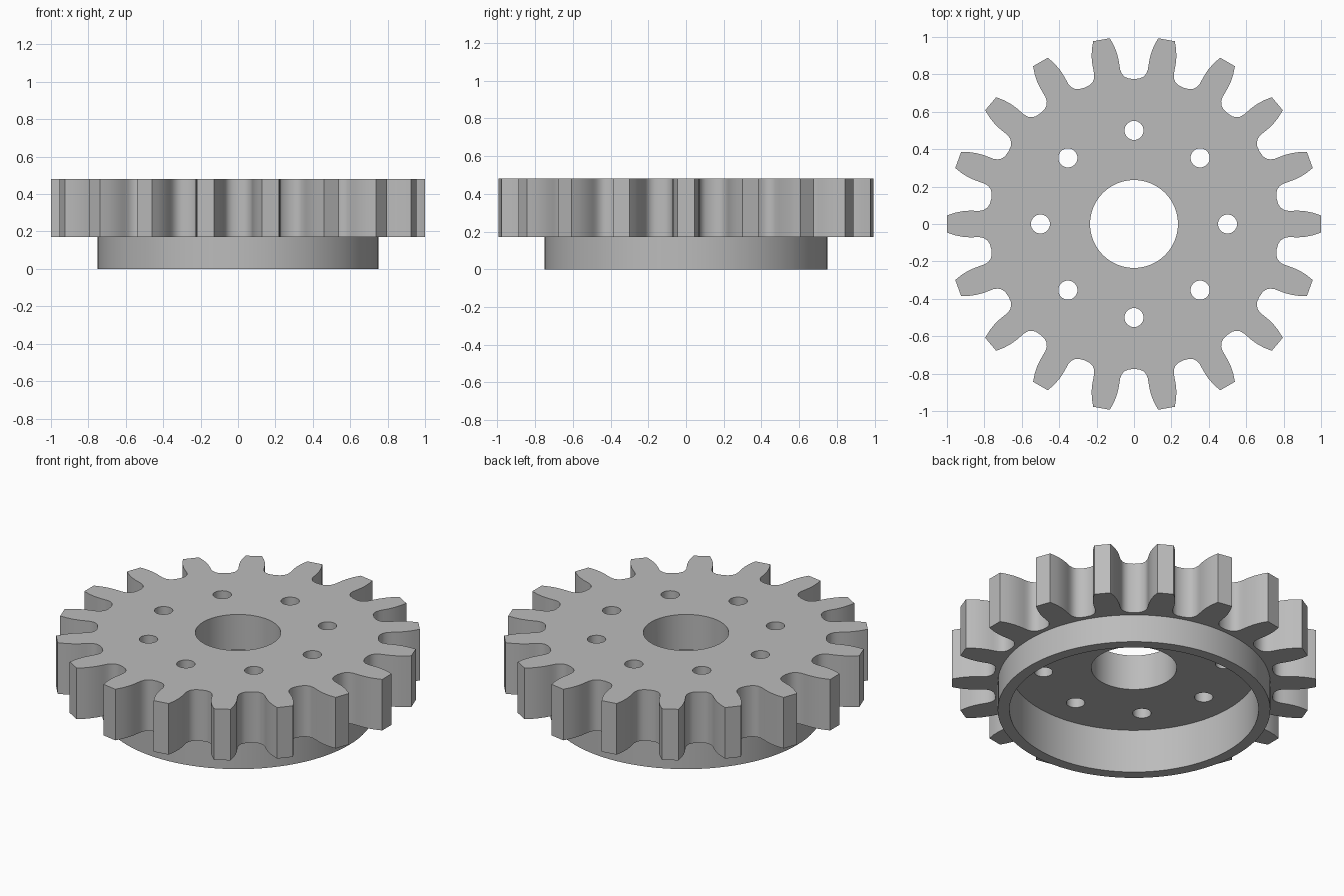
import bpy, bmesh, math
from mathutils import Matrix, Vector

cube = bpy.data.objects.get("Cube")
if cube:
    bpy.data.objects.remove(cube, do_unlink=True)

TEETH = 18
TOP, TOOTH_BASE, FLOOR = 0.48, 0.17, 0.265

steel = bpy.data.materials.new("grey_steel")
steel.use_nodes = True
grey = (0.5, 0.5, 0.5, 1)
steel.diffuse_color = grey
steel.node_tree.nodes["Principled BSDF"].inputs["Base Color"].default_value = grey


def prism(name, outline, z0, z1):
    """Extrude a closed flat outline from z0 to z1."""
    bm = bmesh.new()
    face = bm.faces.new([bm.verts.new((p[0], p[1], z0)) for p in outline])
    ext = bmesh.ops.extrude_face_region(bm, geom=[face])
    top = [v for v in ext["geom"] if isinstance(v, bmesh.types.BMVert)]
    bmesh.ops.translate(bm, verts=top, vec=(0, 0, z1 - z0))
    bmesh.ops.recalc_face_normals(bm, faces=bm.faces)
    mesh = bpy.data.meshes.new(name)
    bm.to_mesh(mesh)
    bm.free()
    mesh.materials.append(steel)
    obj = bpy.data.objects.new(name, mesh)
    bpy.context.collection.objects.link(obj)
    return obj


def circle(radius, count, cx=0, cy=0):
    turn = math.tau / count
    return [(cx + radius * math.cos(i * turn), cy + radius * math.sin(i * turn))
            for i in range(count)]


def combine(target, tool, operation):
    """Apply a boolean and discard the tool."""
    tool.hide_render = True
    mod = target.modifiers.new(tool.name, "BOOLEAN")
    mod.operation, mod.object, mod.solver = operation, tool, "EXACT"
    bpy.context.view_layer.objects.active = target
    bpy.ops.object.modifier_apply(modifier=mod.name)
    bpy.data.objects.remove(tool, do_unlink=True)


# Toothed outline: half a gap from root to tooth tip, mirrored and repeated
half_gap = [(0, .775), (.03, .778), (.05, .787), (.065, .803), (.074, .825),
            (.078, .85), (.083, .88), (.092, .915), (.107, .953), (.129, .993)]
gap = [Vector((x, y, 0)) for x, y in reversed(half_gap)]
gap += [Vector((-x, y, 0)) for x, y in half_gap[1:]]
outline = []
for i in range(TEETH):
    turn = Matrix.Rotation(math.tau * i / TEETH, 3, "Z")
    outline += [turn @ p for p in gap]
gear = prism("gear_wheel", outline, TOOTH_BASE, TOP)

# Collar below the teeth, hollowed up into the wheel
combine(gear, prism("collar", circle(.75, 96), 0, .22), "UNION")
combine(gear, prism("recess_cutter", circle(.685, 96), -.1, FLOOR), "DIFFERENCE")

# Centre bore and the ring of small holes
combine(gear, prism("bore_cutter", circle(.235, 64), -.1, 1), "DIFFERENCE")
for i, (x, y) in enumerate(circle(.5, 8)):
    combine(gear, prism(f"hole_cutter_{i}", circle(.051, 32, x, y), -.1, 1), "DIFFERENCE")

bpy.ops.object.select_all(action="DESELECT")
gear.select_set(True)
bpy.context.view_layer.objects.active = gear
bpy.ops.object.shade_smooth_by_angle(angle=math.radians(30))
